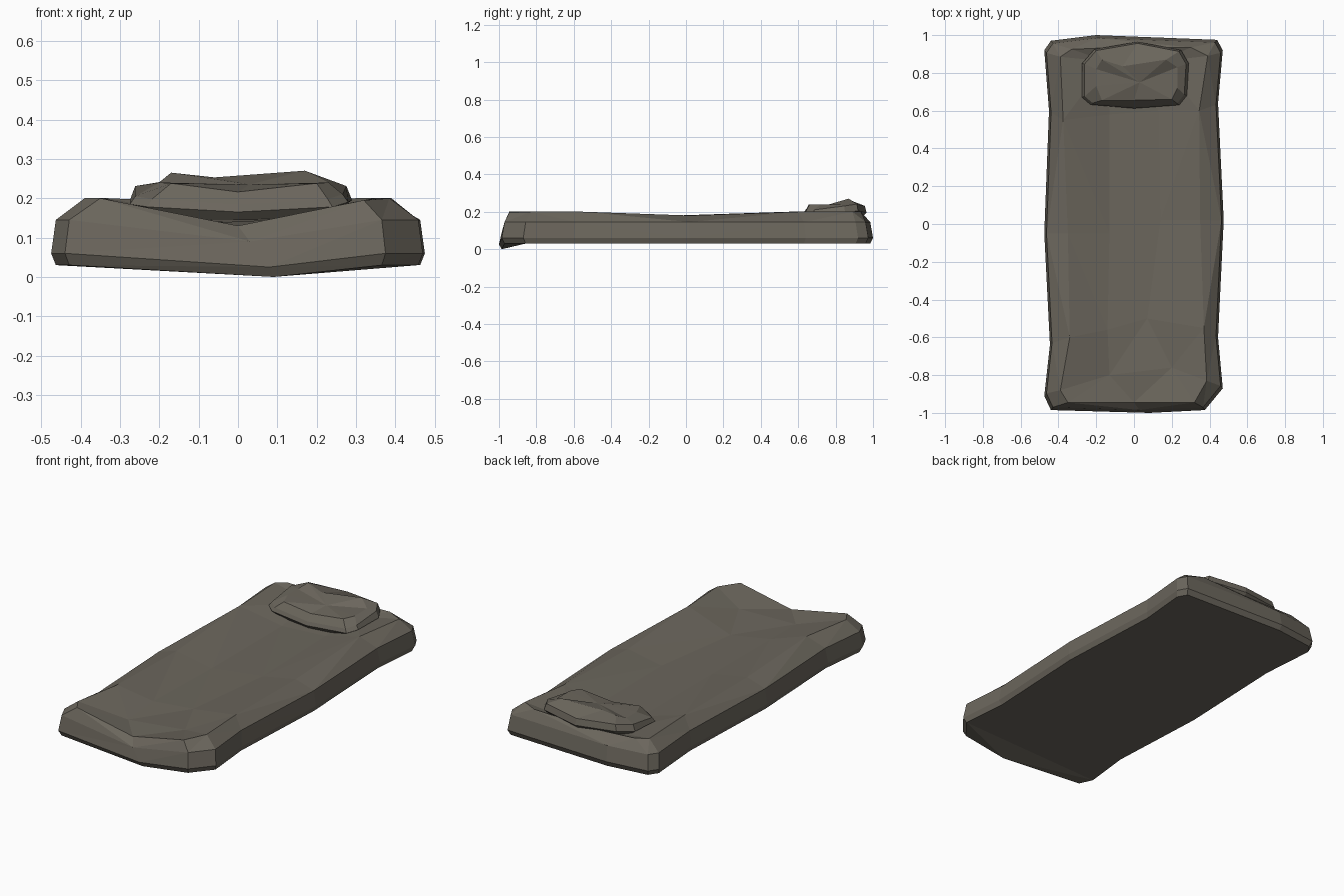
import bpy, bmesh

if "Cube" in bpy.data.objects:
    bpy.data.objects.remove(bpy.data.objects["Cube"])

mat = bpy.data.materials.new("grey brown cloth")
mat.diffuse_color = (0.147, 0.133, 0.108, 1)
mat.use_nodes = True
mat.node_tree.nodes["Principled BSDF"].inputs["Base Color"].default_value = mat.diffuse_color


def finish(name, bm):
    bmesh.ops.recalc_face_normals(bm, faces=bm.faces)
    me = bpy.data.meshes.new(name)
    bm.to_mesh(me)
    bm.free()
    me.materials.append(mat)
    ob = bpy.data.objects.new(name, me)
    bpy.context.collection.objects.link(ob)
    return ob


def bridge(bm, a, b):
    n = len(a)
    for i in range(n):
        j = (i + 1) % n
        bm.faces.new((a[i], a[j], b[j], b[i]))


# Mattress: outer x, y and top edge x, y, z for each row, front to back
left = [(-.44, -.985, -.35, -.945, .2), (-.475, -.91, -.39, -.88, .2),
        (-.445, -.64, -.34, -.6, .2), (-.475, -.05, -.35, -.05, .18),
        (-.45, .6, -.375, .55, .2), (-.475, .92, -.39, .885, .2),
        (-.44, .97, -.33, .925, .2)]
right = [(.375, -.985, .32, -.945, .195), (.47, -.87, .385, -.83, .2),
         (.445, -.6, .37, -.55, .2), (.475, .02, .35, .02, .18),
         (.445, .64, .345, .6, .2), (.47, .92, .39, .89, .2),
         (.44, .975, .3, .935, .2)]
front = (.08, -1, 0, -.945, .13)
back = (-.2, 1, -.1, .935, .19)
outline = [front] + right + [back] + left[::-1]

bm = bmesh.new()
rings = []
# level z, width scale, length scale, height and x of the sagging front middle
for z, sx, sy, fz, fx in ((.03, .975, .985, .0, .09), (.06, 1, 1, .025, .08),
                          (.145, .975, .985, .09, .03)):
    ring = []
    for i, (x, y, *_) in enumerate(outline):
        co = (fx, y * sy, fz) if i == 0 else (x * sx, y * sy, z)
        ring.append(bm.verts.new(co))
    rings.append(ring)
rings.append([bm.verts.new(p[2:]) for p in outline])
for a, b in zip(rings, rings[1:]):
    bridge(bm, a, b)

# Underside: flat, with the front lip bent down
bot = rings[0]
bm.faces.new(bot[2:15])
bm.faces.new((bot[0], bot[1], bot[2]))
bm.faces.new((bot[0], bot[2], bot[14]))
bm.faces.new((bot[0], bot[14], bot[15]))

# Sagging top: two inner columns between the side edges
top = rings[3]
R, L = top[1:8], top[15:8:-1]
A, B = [], []
sag = [(-.13, -.8, .135, .2, -.76, .15), (-.14, -.56, .145, .07, -.5, .135),
       (-.13, -.05, .14, .14, .02, .14), (-.13, .58, .14, .13, .6, .145),
       (-.14, .86, .16, .14, .86, .16)]
for ax, ay, az, bx, by, bz in sag:
    A.append(bm.verts.new((ax, ay, az)))
    B.append(bm.verts.new((bx, by, bz)))
for i in range(4):
    for p, q in ((L[1:], A), (A, B), (B, R[1:])):
        bm.faces.new((p[i], q[i], q[i + 1], p[i + 1]))
for mid, e, n, k in ((top[0], 0, 1, 0), (top[8], 6, 5, 4)):
    bm.faces.new((L[e], mid, A[k], L[n]))
    bm.faces.new((mid, B[k], A[k]))
    bm.faces.new((mid, R[e], R[n], B[k]))
bmesh.ops.triangulate(bm, faces=[f for f in bm.faces if len(f.verts) == 4])
finish("mattress", bm)

# Pillow: rim x, y, z, then the shoulder x, y, z
pillow = [(0, .612, .165, 0, .655, .216), (.24, .63, .178, .2, .66, .238),
          (.28, .68, .19, .23, .72, .24), (.29, .85, .195, .23, .83, .24),
          (.25, .92, .205, .17, .87, .27), (.02, .965, .195, -.06, .835, .253),
          (-.21, .925, .205, -.17, .87, .265), (-.275, .85, .195, -.2, .82, .24),
          (-.275, .67, .185, -.2, .73, .24), (-.23, .632, .178, -.17, .655, .238)]
bm = bmesh.new()
under, rim, rim2, shoulder = [], [], [], []
for x, y, z, sx, sy, sz in pillow:
    under.append(bm.verts.new((x * .85, .79 + (y - .79) * .85, z - .03)))
    rim.append(bm.verts.new((x, y, z)))
    rise = .036 if y > .8 else .02
    rim2.append(bm.verts.new((x * .95, .79 + (y - .79) * .95, z + rise)))
    shoulder.append(bm.verts.new((sx, sy, sz)))
for a, b in ((under, rim), (rim, rim2), (rim2, shoulder)):
    bridge(bm, a, b)
mid = bm.verts.new((.03, .75, .235))
for i in range(10):
    bm.faces.new((shoulder[i], shoulder[(i + 1) % 10], mid))
bm.faces.new(under)
finish("pillow", bm)
